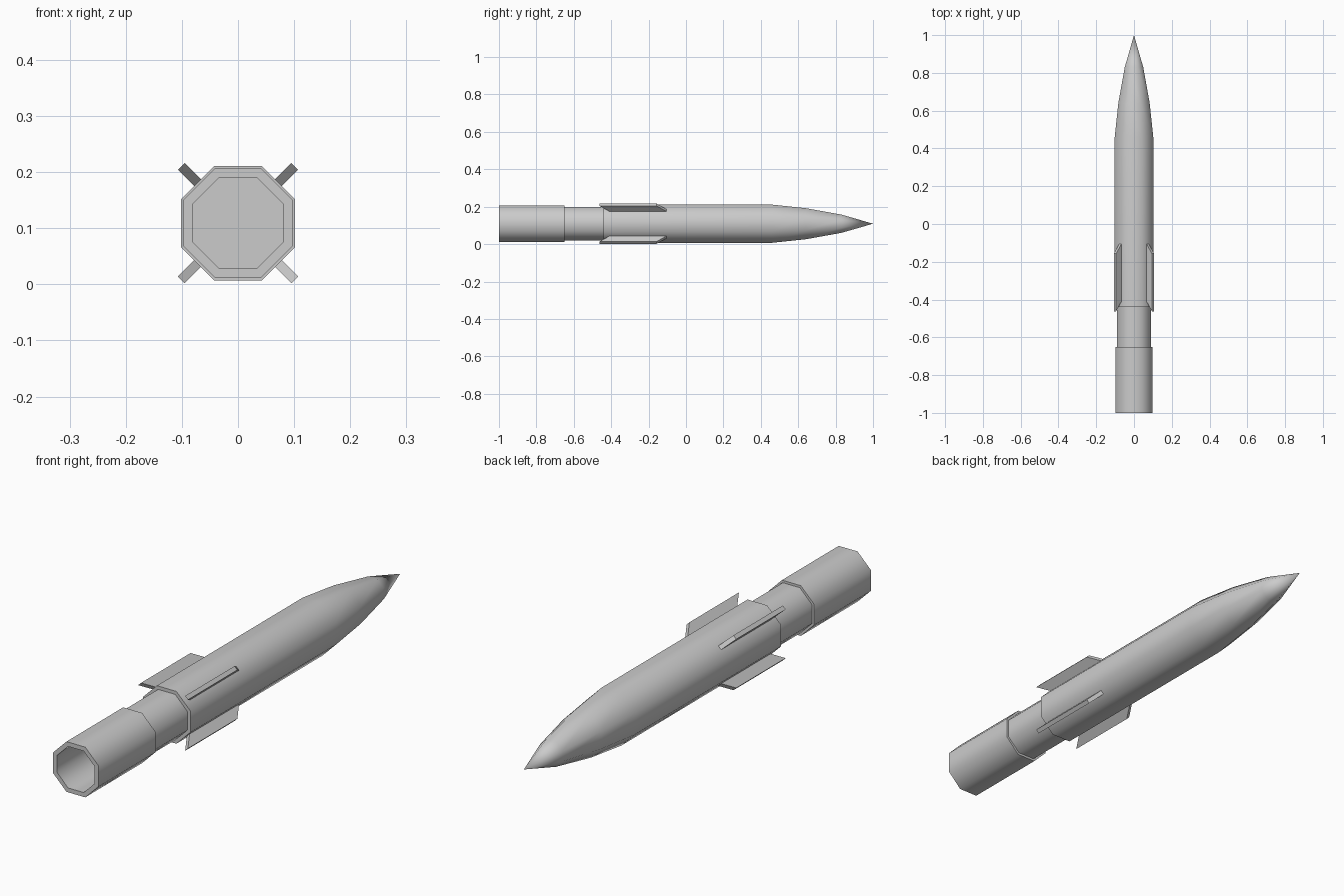
import bpy, bmesh, math
from mathutils import Matrix

cube = bpy.data.objects.get("Cube")
if cube:
    bpy.data.objects.remove(cube, do_unlink=True)

SIDES = 8
AXIS_Z = 0.109
CORNER = 1 / math.cos(math.pi / SIDES)   # flat distance to corner radius

grey = bpy.data.materials.new("plain grey")
grey.use_nodes = True
colour = (0.6, 0.6, 0.6, 1)
grey.diffuse_color = colour
grey.node_tree.nodes["Principled BSDF"].inputs["Base Color"].default_value = colour


def finish(name, bm, smooth):
    bmesh.ops.recalc_face_normals(bm, faces=bm.faces)
    mesh = bpy.data.meshes.new(name)
    bm.to_mesh(mesh)
    bm.free()
    mesh.materials.append(grey)
    obj = bpy.data.objects.new(name, mesh)
    bpy.context.collection.objects.link(obj)
    if smooth:
        bpy.ops.object.select_all(action="DESELECT")
        obj.select_set(True)
        bpy.context.view_layer.objects.active = obj
        bpy.ops.object.shade_smooth_by_angle(angle=math.radians(50))
    return obj


def lathe(name, profile):
    """Eight-sided solid from (y, flat distance) pairs; distance 0 is a point."""
    bm = bmesh.new()
    rings = []
    for y, r in profile:
        if r == 0:
            rings.append([bm.verts.new((0, y, AXIS_Z))] * SIDES)
            continue
        ring = []
        for i in range(SIDES):
            a = (i + 0.5) * math.tau / SIDES
            ring.append(bm.verts.new((r * CORNER * math.cos(a), y,
                                      AXIS_Z + r * CORNER * math.sin(a))))
        rings.append(ring)
    for a, b in zip(rings, rings[1:]):
        for i in range(SIDES):
            j = (i + 1) % SIDES
            corners = list(dict.fromkeys((a[i], a[j], b[j], b[i])))
            bm.faces.new(corners)
    for ring in (rings[0], rings[-1]):
        if ring[0] is not ring[1]:
            bm.faces.new(ring)
    return finish(name, bm, True)


# Body with pointed nose
lathe("body_and_nose", [(-0.44, 0.102), (0.46, 0.102), (0.64, 0.083),
                        (0.83, 0.049), (1.0, 0)])

# Narrow neck between body and tail
lathe("neck", [(-0.652, 0.089), (-0.43, 0.089)])

# Hollow tail tube, closed at the inner end
lathe("tail_tube", [(-0.66, 0.081), (-1.0, 0.081), (-1.0, 0.098), (-0.65, 0.098)])

# Four swept fins on the diagonal flats
FIN = [(0.09, -0.395), (0.09, -0.09), (0.143, -0.157), (0.143, -0.462)]
for k, name in enumerate(("upper_left", "upper_right", "lower_right", "lower_left")):
    bm = bmesh.new()
    face = bm.faces.new([bm.verts.new((r, y, -0.0085)) for r, y in FIN])
    extra = bmesh.ops.extrude_face_region(bm, geom=[face])["geom"]
    bmesh.ops.translate(bm, vec=(0, 0, 0.017),
                        verts=[v for v in extra if isinstance(v, bmesh.types.BMVert)])
    turn = Matrix.Rotation(-math.pi / 4 - k * math.pi / 2, 4, "Y")
    bmesh.ops.transform(bm, matrix=Matrix.Translation((0, 0, AXIS_Z)) @ turn, verts=bm.verts)
    finish(name + "_fin", bm, False)
